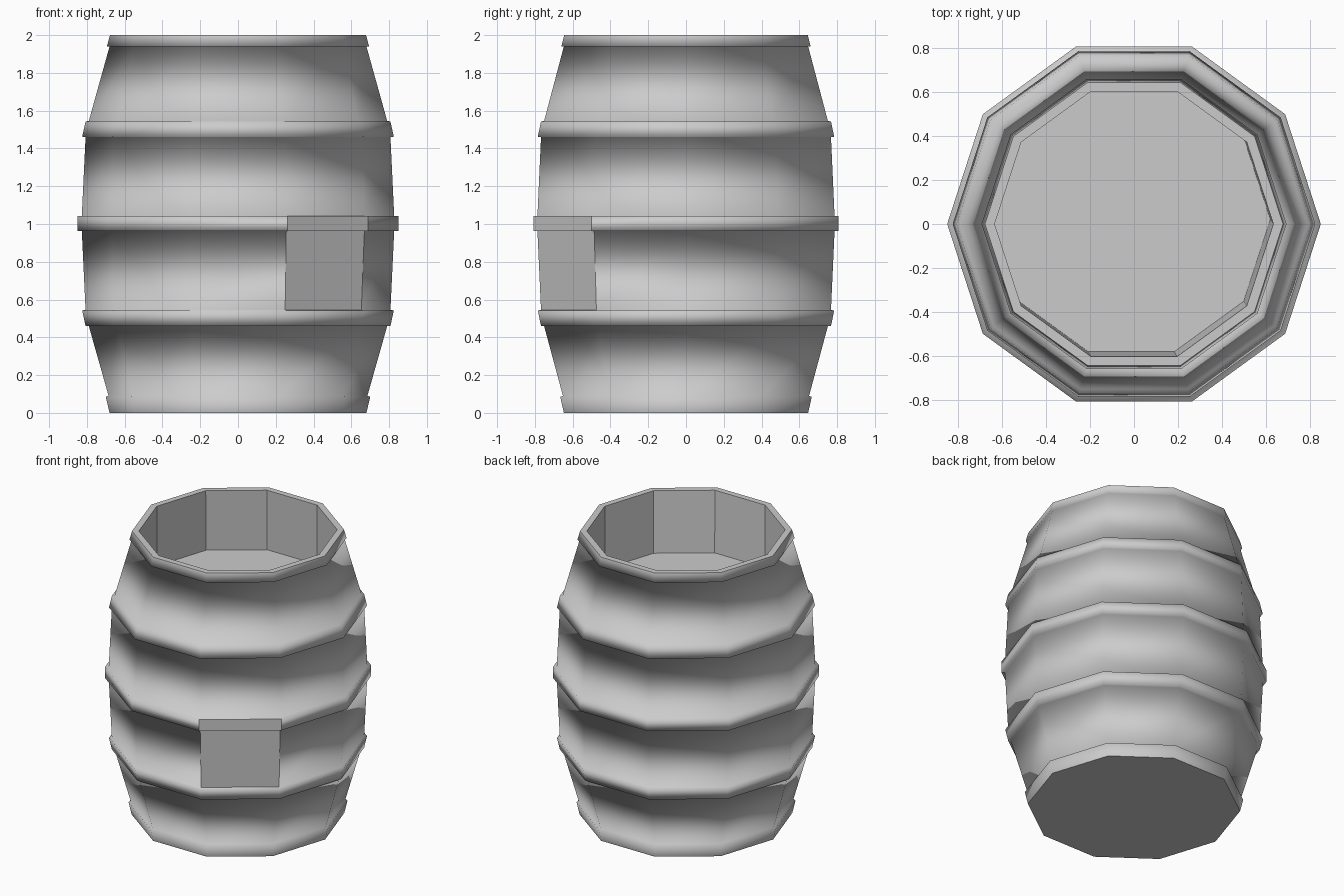
import bpy, bmesh, math

if "Cube" in bpy.data.objects:
    bpy.data.objects.remove(bpy.data.objects["Cube"])

SIDES = 10

# Outer profile (radius, z), bottom to top: staves with five raised hoops
outer = [
    (0.68, 0.0), (0.70, 0.085), (0.685, 0.09),                      # bottom hoop
    (0.79, 0.46), (0.807, 0.46), (0.825, 0.542), (0.807, 0.545),    # lower hoop
    (0.827, 0.963), (0.85, 0.963), (0.85, 1.043), (0.827, 1.043),   # middle hoop
    (0.807, 1.46), (0.825, 1.462), (0.807, 1.543), (0.79, 1.545),   # upper hoop
    (0.68, 1.94), (0.694, 1.94), (0.678, 2.0),                      # top hoop
]
# Rim and shallow cavity: radius, z, x shift, y shift
inner = [(0.634, 2.0, 0, 0), (0.632, 1.57, -0.012, 0.02)]


def ring(bm, r, z, dx=0.0, dy=0.0):
    step = 2 * math.pi / SIDES
    return [bm.verts.new((r * math.cos(i * step) + dx, r * math.sin(i * step) + dy, z))
            for i in range(SIDES)]


bm = bmesh.new()
rings = [ring(bm, *p) for p in outer + inner]

# Side walls
for k, (a, b) in enumerate(zip(rings, rings[1:])):
    for i in range(SIDES):
        j = (i + 1) % SIDES
        f = bm.faces.new((a[i], a[j], b[j], b[i]))
        f.smooth = k < len(outer) - 1          # cavity walls stay flat
        # flat panel on the front right, with its piece of the middle hoop
        if i == 8 and k in (6, 7, 8):
            f.smooth = False

# Base and cavity floor
bm.faces.new(rings[0][::-1])
bm.faces.new(rings[-1])

# Keep hoop edges crisp, stave corners soft
for e in bm.edges:
    e.smooth = e.calc_face_angle(0) < math.radians(40)

mesh = bpy.data.meshes.new("barrel")
bm.to_mesh(mesh)
bm.free()
bpy.context.collection.objects.link(bpy.data.objects.new("barrel", mesh))
